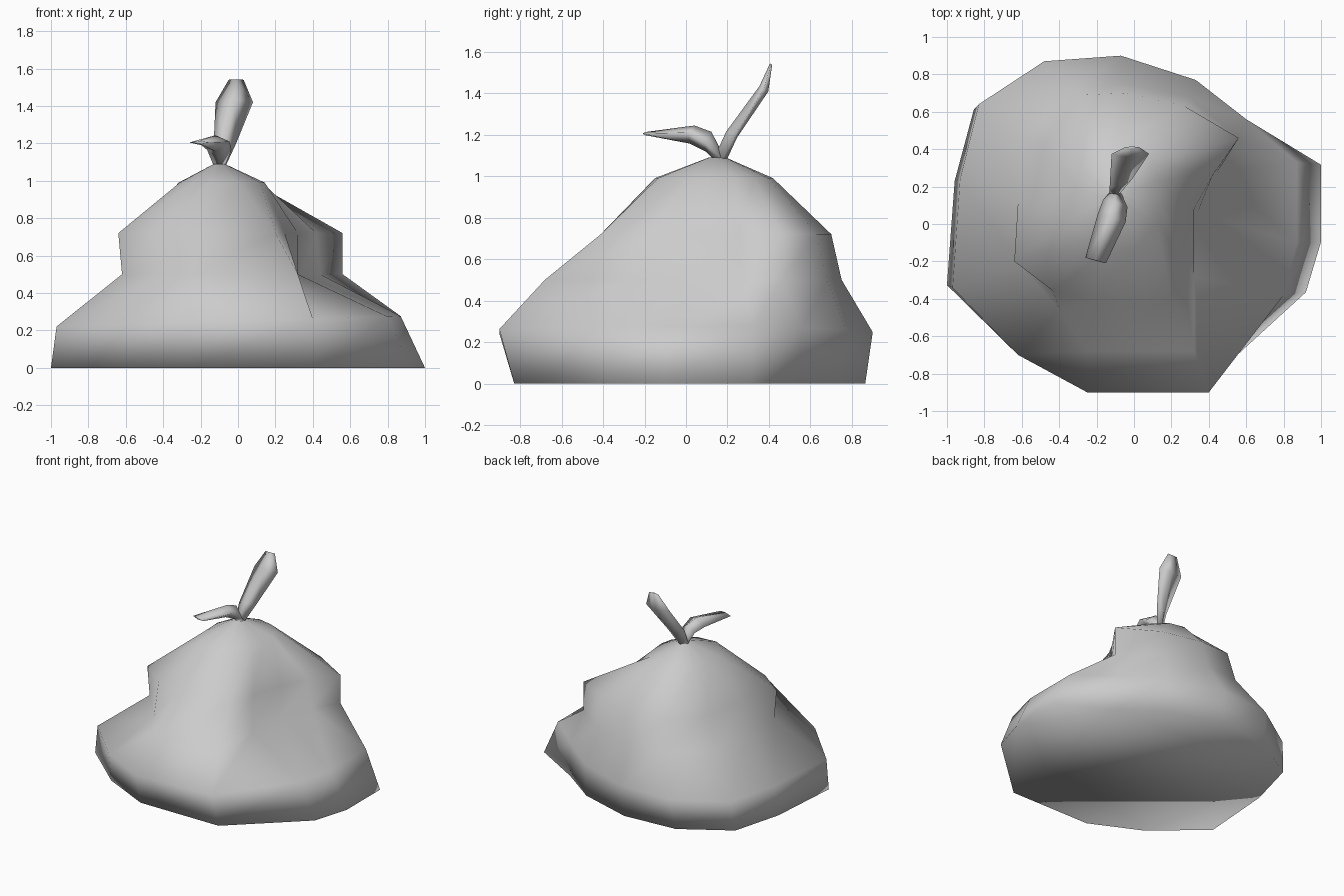
import bpy, bmesh, math
from mathutils import Vector

if "Cube" in bpy.data.objects:
    bpy.data.objects.remove(bpy.data.objects["Cube"])


def loft(name, rings):
    """Skin a stack of equal-length point rings, capping both ends."""
    bm = bmesh.new()
    loops = [[bm.verts.new(p) for p in ring] for ring in rings]
    n = len(loops[0])
    for a, b in zip(loops, loops[1:]):
        for i in range(n):
            j = (i + 1) % n
            bm.faces.new((a[i], a[j], b[j], b[i]))
    bm.faces.new(loops[0][::-1])
    bm.faces.new(loops[-1])
    bmesh.ops.recalc_face_normals(bm, faces=bm.faces)
    for f in bm.faces:
        f.smooth = True
    mesh = bpy.data.meshes.new(name)
    bm.to_mesh(mesh)
    bm.free()
    obj = bpy.data.objects.new(name, mesh)
    bpy.context.collection.objects.link(obj)
    return obj


def ring(points, z):
    return [(x, y, z + (0.03 * x if 0.1 < z < 0.4 else 0)) for x, y in points]


def oval(guide, cx, cy, rx, ry, z):
    """Small oval whose points follow the directions of the guide ring."""
    pts = []
    for x, y in guide:
        a = math.atan2(y, x)
        pts.append((cx + rx * math.cos(a), cy + ry * math.sin(a), z))
    return pts


# Bag body: bulging bottom, pinched waist, drooping shoulder folds, neck
bulge = [(-.97, -.34), (-.62, -.70), (-.25, -.90), (.40, -.90), (.80, -.38),
         (.87, -.10), (.87, .33), (.60, .56), (.33, .77), (-.07, .90),
         (-.48, .87), (-.83, .64), (-.93, .24)]
waist = [(-.62, -.20), (-.40, -.46), (-.25, -.68), (.32, -.68), (.32, -.28),
         (.34, .06), (.44, .27), (.56, .46), (.29, .68), (-.05, .75),
         (-.32, .73), (-.58, .46), (-.62, .12)]
shoulder = [(-.64, -.20), (-.43, -.36), (-.22, -.41), (.20, -.41), (.25, -.17),
            (.32, .08), (.42, .26), (.56, .46), (.27, .63), (-.04, .70),
            (-.28, .69), (-.48, .42), (-.55, .09)]
base = [(x * 1.149 if x > .6 else x * 1.031, y * (.92 if y < -.6 else .96))
        for x, y in bulge]
loft("bag_body", [
    ring(base, 0),
    ring(bulge, .25),
    ring(waist, .50),
    ring(shoulder, .72),
    oval(bulge, -.09, .13, .235, .29, .99),
    oval(bulge, -.10, .15, .03, .04, 1.09),
])


def ear(name, sections, up):
    """Knot flap: diamond sections of (centre, half-width vector, half-thickness)."""
    up = Vector(up).normalized()
    rings = []
    for c, w, t in sections:
        c, w = Vector(c), Vector(w)
        rings.append([c - w, c - up * t, c + w, c + up * t])
    loft(name, rings)


# Knot flaps: a tall one leaning back and a short one folded forward
ear("knot_ear_back", [
    ((-.10, .16, 1.07), (.03, .01, 0), .03),
    ((-.07, .22, 1.20), (.06, .02, 0), .03),
    ((-.02, .375, 1.42), (.10, 0, 0), .025),
    ((-.01, .41, 1.54), (.04, 0, 0), .006),
], (0, -.85, .5))
ear("knot_ear_front", [
    ((-.10, .17, 1.08), (.03, 0, 0), .03),
    ((-.10, .11, 1.165), (.065, -.02, 0), .05),
    ((-.12, .03, 1.20), (.075, -.02, .01), .045),
    ((-.205, -.195, 1.205), (.055, -.015, 0), .008),
], (0, .25, 1))
